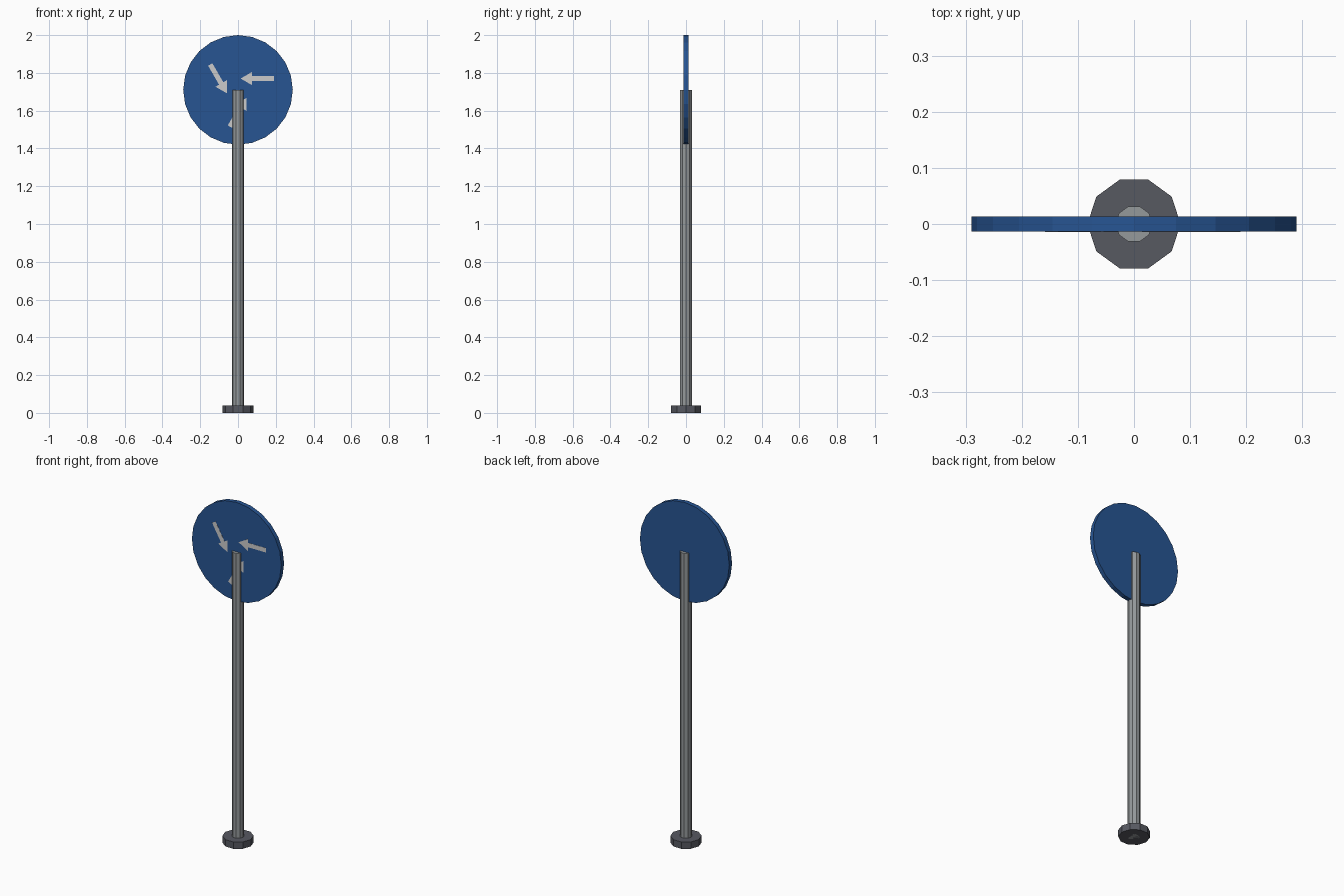
import bpy, bmesh, math
from mathutils import Matrix, Vector

if "Cube" in bpy.data.objects:
    bpy.data.objects.remove(bpy.data.objects["Cube"])

HUB = 1.71        # height of the disc centre
FACE_Y = -0.013   # front face of the disc


def material(name, rgb):
    m = bpy.data.materials.new(name)
    m.diffuse_color = (*rgb, 1)
    m.use_nodes = True
    m.node_tree.nodes["Principled BSDF"].inputs["Base Color"].default_value = m.diffuse_color
    return m


def finish(bm, name, mat):
    bmesh.ops.recalc_face_normals(bm, faces=bm.faces)
    me = bpy.data.meshes.new(name)
    bm.to_mesh(me)
    bm.free()
    me.materials.append(mat)
    ob = bpy.data.objects.new(name, me)
    bpy.context.collection.objects.link(ob)
    return ob


def prism(name, sides, radius, depth, matrix, mat):
    bm = bmesh.new()
    bmesh.ops.create_cone(bm, cap_ends=True, segments=sides, radius1=radius,
                          radius2=radius, depth=depth, matrix=matrix)
    # one vertex lies on the +x axis
    v = max(bm.verts, key=lambda p: p.co.x)
    return finish(bm, name, mat)


quarter = Matrix.Rotation(math.radians(90), 4, 'Z')
blue = material("sign_blue", (0.02, 0.09, 0.29))
white = material("arrow_white", (0.85, 0.85, 0.85))
steel = material("pole_grey", (0.30, 0.32, 0.33))
dark = material("base_grey", (0.095, 0.10, 0.12))

# Ten-sided base and pole
prism("base", 10, 0.083, 0.04, Matrix.Translation((0, 0, 0.02)) @ quarter, dark)
prism("pole", 10, 0.033, HUB, Matrix.Translation((0, 0, HUB / 2)) @ quarter, steel)

# Round sign plate facing -y
prism("sign_disc", 24, 0.29, 0.026,
      Matrix.Translation((0, 0, HUB)) @ Matrix.Rotation(math.radians(90), 4, 'X'), blue)

# Three arrows circling the disc centre
ARROW = [(0.19, 0.073), (0.19, 0.047), (0.074, 0.047), (0.074, 0.025),
         (0.014, 0.06), (0.074, 0.095), (0.074, 0.073)]
for i in range(3):
    a = math.radians(120 * i)
    bm = bmesh.new()
    vs = [bm.verts.new((x * math.cos(a) - z * math.sin(a), FACE_Y - 0.001,
                        HUB + x * math.sin(a) + z * math.cos(a))) for x, z in ARROW]
    face = bm.faces.new(vs)
    ext = bmesh.ops.extrude_face_region(bm, geom=[face], use_keep_orig=True)
    for v in ext["geom"]:
        if isinstance(v, bmesh.types.BMVert):
            v.co += Vector((0, 0.002, 0))
    finish(bm, f"arrow_{i + 1}", white)
